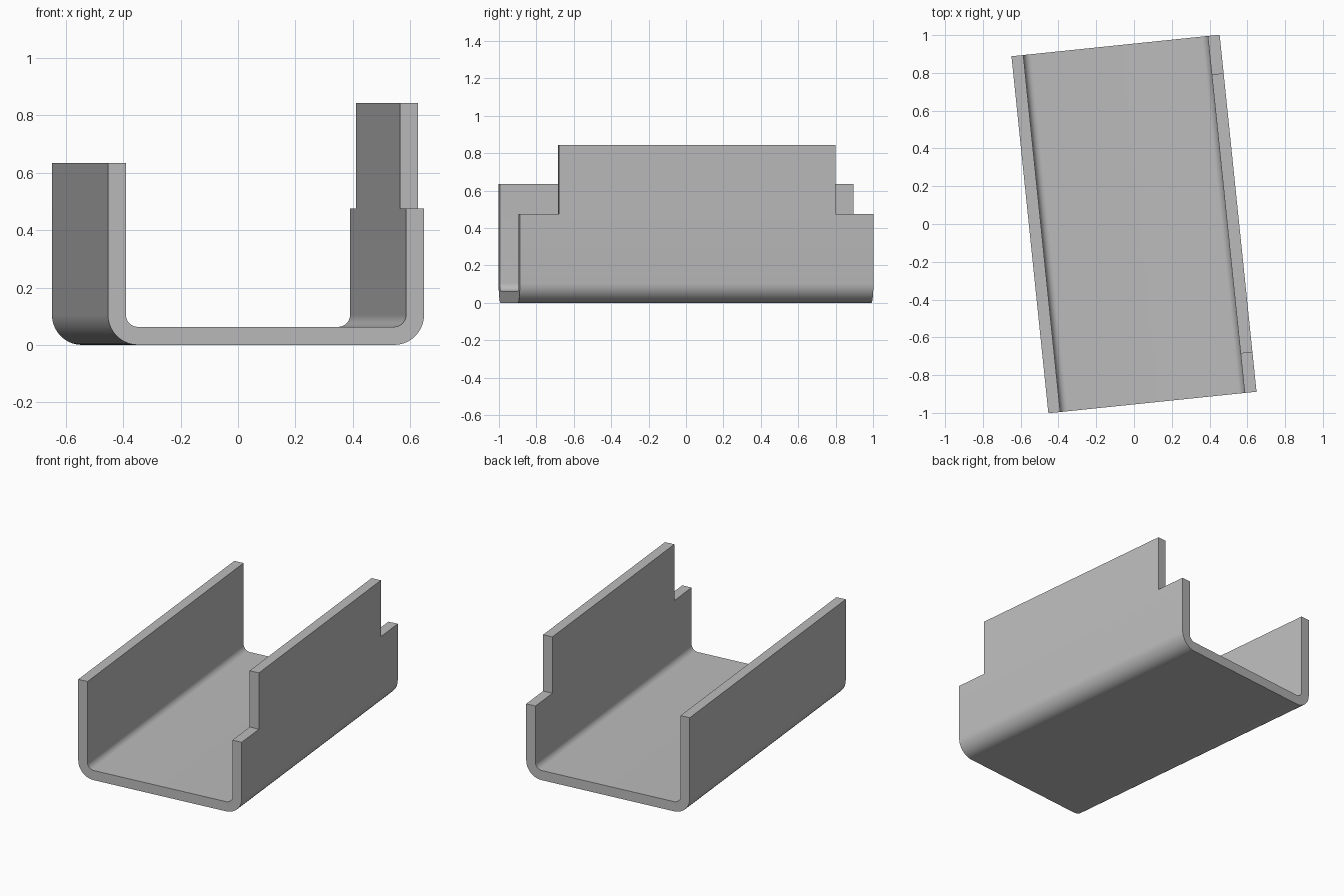
import bpy
import bmesh
from math import sin, cos, pi, radians
from mathutils import Vector, Matrix

cube = bpy.data.objects.get("Cube")
if cube:
    bpy.data.objects.remove(cube, do_unlink=True)

WIDTH, LENGTH, THICK = 1.108, 1.9, 0.063
OUTER_R, INNER_R = 0.105, 0.042
LEFT_H, RIGHT_H, TAB_H = 0.475, 0.635, 0.843
FRONT_NOTCH, BACK_NOTCH = 0.21, 0.205
TURN = radians(5.9)
ARC_STEPS = 10

steel = bpy.data.materials.new("plain grey")
steel.use_nodes = True
grey = (0.5, 0.5, 0.5, 1)
steel.diffuse_color = grey
steel.node_tree.nodes["Principled BSDF"].inputs["Base Color"].default_value = grey


def arc(cx, cz, r, start, end):
    angles = [start + (end - start) * i / ARC_STEPS for i in range(ARC_STEPS + 1)]
    return [(cx + r * cos(a), cz + r * sin(a)) for a in angles]


# Channel cross-section: outer skin from -x to +x, then inner skin back
half = WIDTH / 2
bend = half - OUTER_R
profile = [(-half, RIGHT_H)]
profile += arc(-bend, OUTER_R, OUTER_R, pi, 1.5 * pi)
profile += arc(bend, OUTER_R, OUTER_R, 1.5 * pi, 2 * pi)
profile += [(half, LEFT_H), (half - THICK, LEFT_H)]
profile += arc(bend, OUTER_R, INNER_R, 2 * pi, 1.5 * pi)
profile += arc(-bend, OUTER_R, INNER_R, 1.5 * pi, pi)
profile += [(-half + THICK, RIGHT_H)]

# Loft the section through the ends and the two tab edges
bm = bmesh.new()
stations = [-LENGTH / 2, -LENGTH / 2 + FRONT_NOTCH, LENGTH / 2 - BACK_NOTCH, LENGTH / 2]
rings = [[bm.verts.new((x, y, z)) for x, z in profile] for y in stations]
count = len(profile)
for a, b in zip(rings, rings[1:]):
    for i in range(count):
        j = (i + 1) % count
        bm.faces.new((a[i], a[j], b[j], b[i]))
bm.faces.new(rings[0])
bm.faces.new(rings[-1][::-1])
bmesh.ops.recalc_face_normals(bm, faces=bm.faces)

# Raised tab on the left wall, between the corner notches
bm.faces.ensure_lookup_table()
rim = next(f for f in bm.faces
           if f.normal.z > 0.9
           and f.calc_center_median().x > bend
           and abs(f.calc_center_median().y) < 0.1
           and f.calc_center_median().z > 0.4)
tab = bmesh.ops.extrude_discrete_faces(bm, faces=[rim])["faces"]
bmesh.ops.translate(bm, verts=tab[0].verts, vec=Vector((0, 0, TAB_H - LEFT_H)))

# The channel stands slightly turned about the vertical
bmesh.ops.rotate(bm, verts=bm.verts, cent=Vector(), matrix=Matrix.Rotation(TURN, 3, "Z"))
bmesh.ops.recalc_face_normals(bm, faces=bm.faces)

mesh = bpy.data.meshes.new("bent_channel")
bm.to_mesh(mesh)
bm.free()
mesh.materials.append(steel)
channel = bpy.data.objects.new("bent_channel", mesh)
bpy.context.collection.objects.link(channel)

bpy.ops.object.select_all(action="DESELECT")
channel.select_set(True)
bpy.context.view_layer.objects.active = channel
bpy.ops.object.shade_smooth_by_angle(angle=radians(30))
